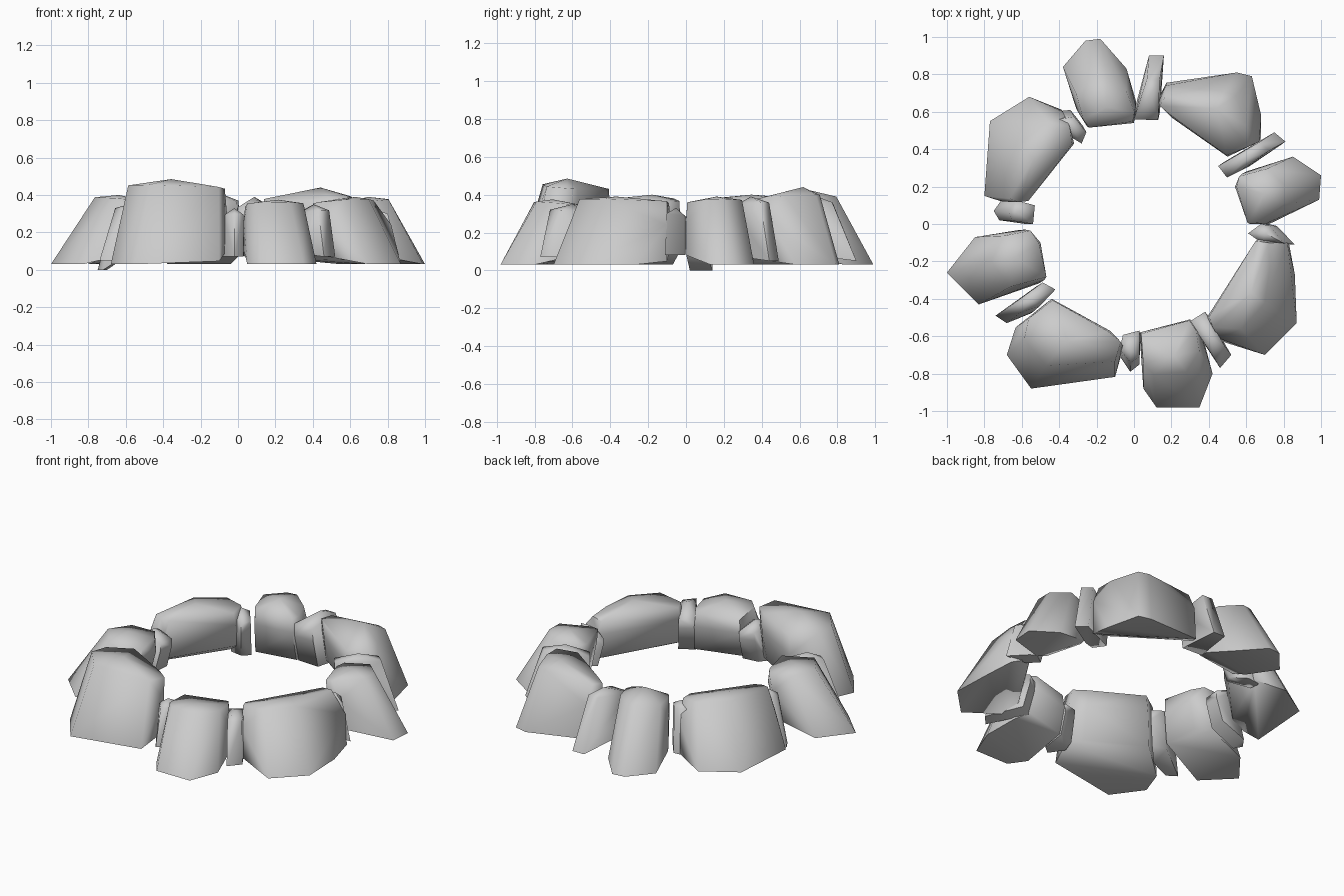
import bpy, bmesh, math
from mathutils import Vector

if "Cube" in bpy.data.objects:
    bpy.data.objects.remove(bpy.data.objects["Cube"])


def stone(name, outline, top, low=0.03, inner_low=0.12, lean=0.2, drop=0.012, crest=0.3, shrink=0.04):
    """Leaning stone: plan outline, outer rim low and inner rim raised, closed as a hull."""
    pts = [Vector((outline[i], outline[i + 1])) for i in range(0, len(outline), 2)]
    mid = sum(pts, Vector((0, 0))) / len(pts)
    r = [p.length for p in pts]
    r0, r1 = min(r), max(r)
    bm = bmesh.new()
    for p in pts:
        u = (p.length - r0) / (r1 - r0)
        z_low = inner_low + (low - inner_low) * min(1, u * 1.6)
        # underside corner, slightly rounded in on the inner rim
        b = p + p.normalized() * 0.04 * (1 - min(1, u * 1.6))
        bm.verts.new((b.x, b.y, z_low))
        # upper edge drawn inward towards the ring centre
        q = (p - p.normalized() * lean * u).lerp(mid, shrink)
        bm.verts.new((q.x, q.y, top - drop - 0.025 * (1 - u)))
        # slightly full belly on the inner sides
        if u < 0.5:
            bm.verts.new((p.x, p.y, (z_low + top) / 2 + 0.02))
    # crown of the stone
    c = mid - mid.normalized() * lean * crest
    bm.verts.new((c.x, c.y, top))
    hull = bmesh.ops.convex_hull(bm, input=bm.verts[:])
    junk = [v for v in set(hull["geom_interior"] + hull["geom_unused"])
            if isinstance(v, bmesh.types.BMVert)]
    bmesh.ops.delete(bm, geom=junk, context='VERTS')
    bmesh.ops.recalc_face_normals(bm, faces=bm.faces[:])
    me = bpy.data.meshes.new(name)
    bm.to_mesh(me)
    bm.free()
    ob = bpy.data.objects.new(name, me)
    bpy.context.collection.objects.link(ob)
    me.shade_smooth()
    me.set_sharp_from_angle(angle=math.radians(75))
    return ob


# large stones
stone("large_stone_back_left", [-.7, .12, -.6, .12, -.32, .43, -.38, .6, -.56, .68, -.77, .55, -.8, .15], .40, inner_low=.14)
stone("large_stone_back", [-.25, .52, 0, .54, .01, .63, -.04, .83, -.18, .99, -.26, .98, -.38, .84, -.3, .6], .43, inner_low=.1, drop=.04, crest=.6)
stone("large_stone_back_right", [.13, .65, .2, .57, .5, .36, .67, .44, .68, .58, .63, .79, .55, .81, .17, .74], .44, lean=.13, drop=.04, crest=0)
stone("large_stone_right", [.62, 0, .54, .2, .58, .27, .85, .36, 1, .26, .99, .13, .7, 0], .39)
stone("large_stone_front_right", [.39, -.5, .67, -.08, .82, -.1, .86, -.27, .87, -.53, .7, -.7, .45, -.61], .39)
stone("large_stone_front", [.03, -.58, .3, -.51, .36, -.6, .42, -.8, .35, -.98, .12, -.98, .05, -.88], .375, inner_low=.1)
stone("large_stone_front_left", [-.44, -.4, -.13, -.57, -.06, -.65, -.1, -.81, -.55, -.88, -.68, -.7, -.63, -.55], .485, lean=.14, drop=.03, crest=.2)
stone("large_stone_left", [-.58, -.03, -.5, -.1, -.48, -.3, -.83, -.43, -1, -.26, -.85, -.07], .40, lean=.24)

# small spacer stones: outline, top, outer low, lean
small = {
    "back": ([0, .56, .13, .56, .16, .9, .08, .9], .39, .05, .13),
    "back_left": ([-.43, .6, -.28, .43, -.26, .5, -.34, .61, -.42, .53], .36, .06, .05),
    "left": ([-.72, .02, -.54, 0, -.53, .1, -.7, .14, -.75, .07], .33, 0, .08),
    "front_left": ([-.74, -.49, -.5, -.32, -.42, -.35, -.54, -.47, -.68, -.53], .36, .05, .1),
    "front": ([-.06, -.6, .03, -.57, .03, -.75, -.02, -.79, -.08, -.7], .33, .07, .05),
    "front_right": ([.3, -.52, .38, -.47, .52, -.7, .46, -.77], .35, .07, .06),
    "right": ([.61, -.05, .7, 0, .76, -.01, .86, -.11, .7, -.1], .33, .08, .06),
    "back_right": ([.45, .31, .75, .49, .81, .44, .6, .3, .5, .25], .39, .05, .1),
}
for key, (outline, top, low, lean) in small.items():
    stone("small_stone_" + key, outline, top, low, .09, lean, .03, shrink=0)
